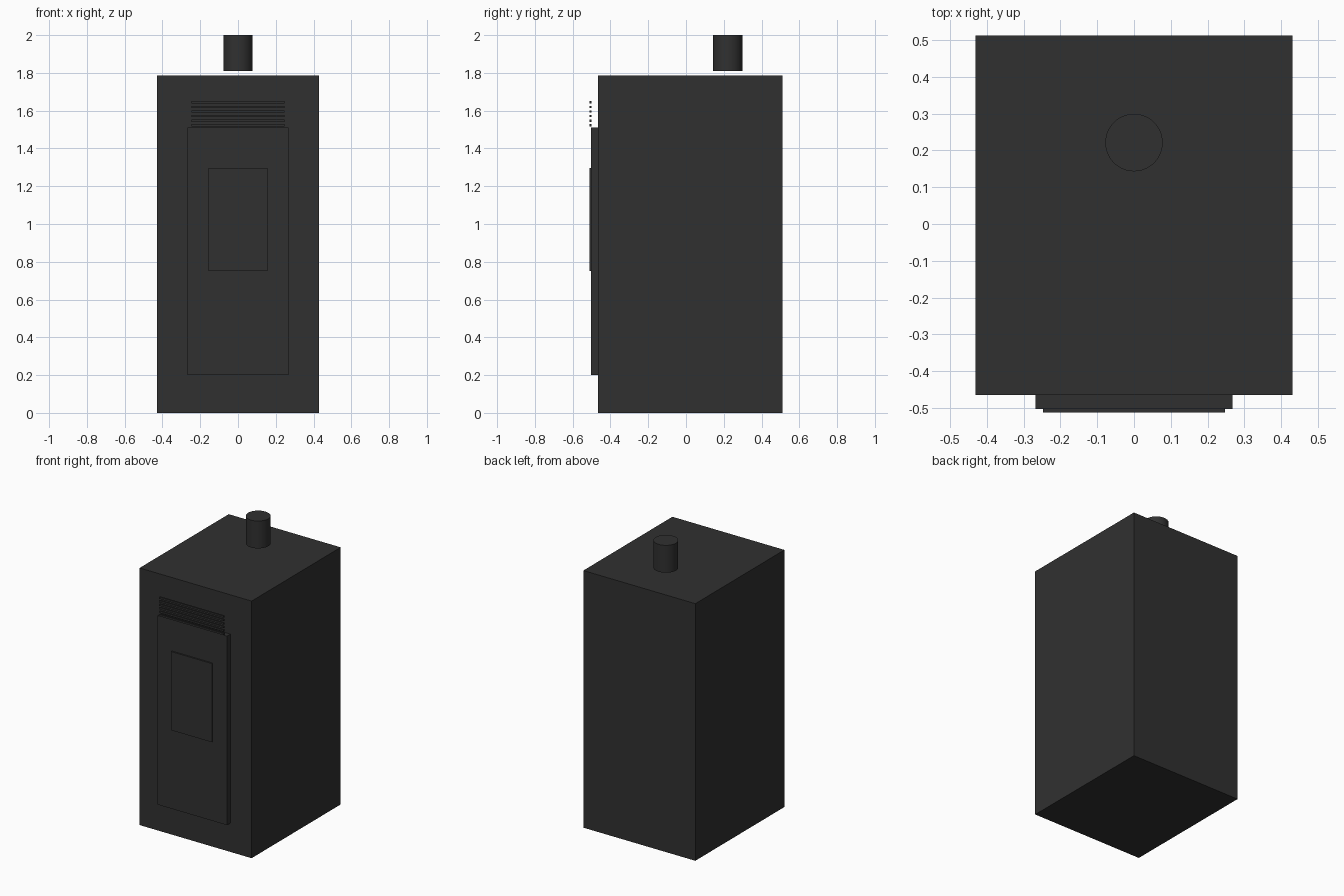
import bpy

if "Cube" in bpy.data.objects:
    bpy.data.objects.remove(bpy.data.objects["Cube"])

# One matte black finish for the whole stove
black = bpy.data.materials.new("matte_black")
black.diffuse_color = (0.03, 0.03, 0.03, 1)
black.use_nodes = True
black.node_tree.nodes["Principled BSDF"].inputs["Base Color"].default_value = black.diffuse_color


def finish(obj, name):
    obj.name = name
    obj.data.materials.append(black)
    return obj


def box(name, x, y, z):
    """Box from (min, max) ranges on each axis."""
    ranges = (x, y, z)
    bpy.ops.mesh.primitive_cube_add(size=1, location=[(a + b) / 2 for a, b in ranges])
    obj = bpy.context.object
    obj.scale = [b - a for a, b in ranges]
    bpy.ops.object.transform_apply(location=False, rotation=False, scale=True)
    return finish(obj, name)


# Cabinet, door and window panel
box("cabinet", (-0.43, 0.43), (-0.465, 0.512), (0, 1.785))
box("door", (-0.267, 0.267), (-0.502, -0.465), (0.2, 1.512))
box("window", (-0.157, 0.157), (-0.512, -0.502), (0.75, 1.296))

# Vent slats, held just off the cabinet front
for i in range(6):
    z = 1.523 + i * 0.0242
    box(f"vent_slat_{i + 1}", (-0.247, 0.247), (-0.512, -0.5), (z - 0.006, z + 0.006))

# Flue pipe
bpy.ops.mesh.primitive_cylinder_add(vertices=48, radius=0.078, depth=0.19,
                                    location=(0, 0.221, 1.905))
finish(bpy.context.object, "flue_pipe")
bpy.ops.object.shade_smooth_by_angle()
